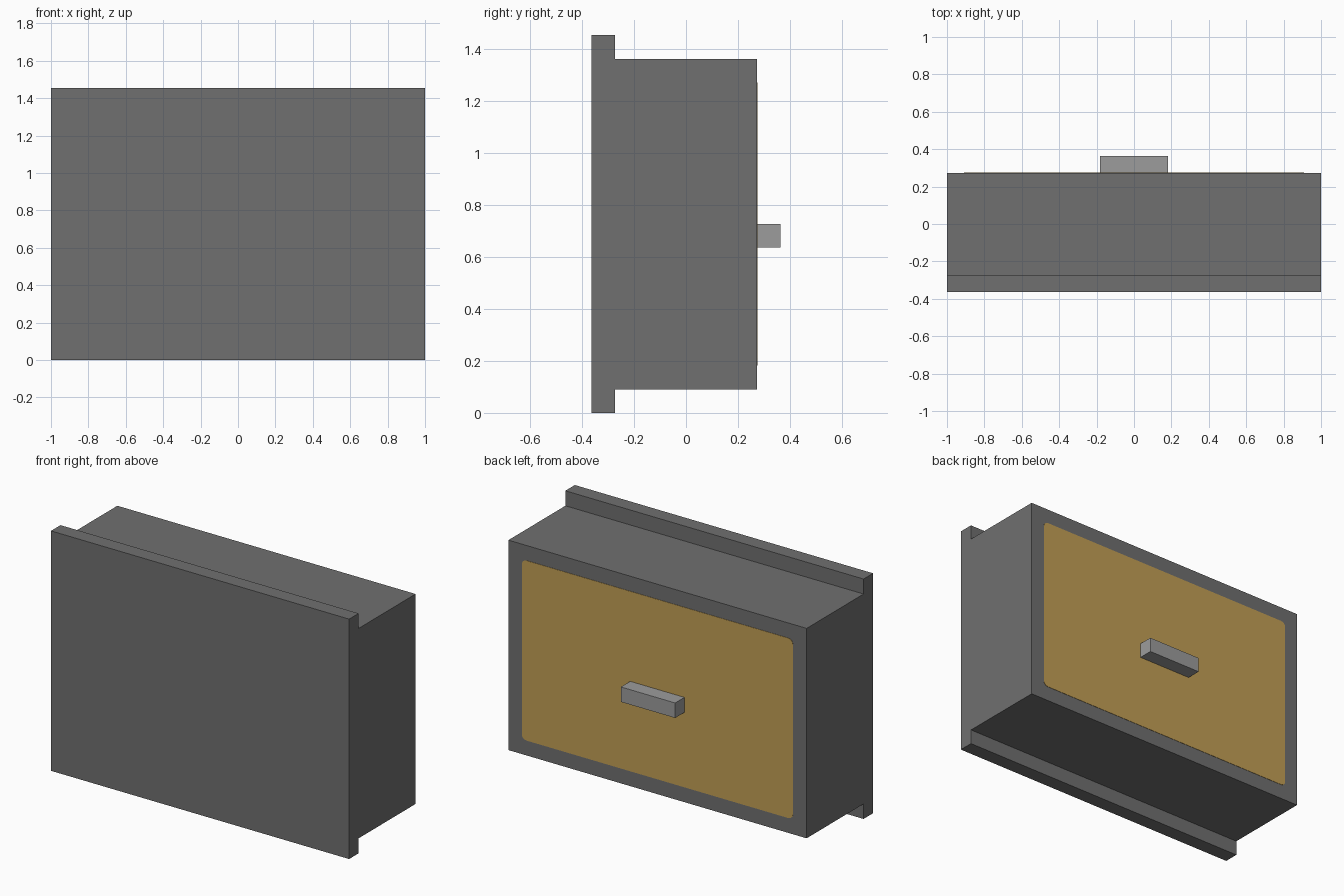
import bpy, bmesh, math

if "Cube" in bpy.data.objects:
    bpy.data.objects.remove(bpy.data.objects["Cube"])


def material(name, rgb):
    """Flat colour from 0-255 sRGB values."""
    m = bpy.data.materials.new(name)
    m.diffuse_color = [((c / 255 + 0.055) / 1.055) ** 2.4 for c in rgb] + [1]
    m.use_nodes = True
    m.node_tree.nodes["Principled BSDF"].inputs["Base Color"].default_value = m.diffuse_color
    return m


DARK = material("dark grey", (112, 112, 112))
LIGHT = material("light grey", (156, 156, 156))
GOLD = material("ochre", (194, 159, 85))


def prism(name, outline, axis, start, end, mat):
    """Extrude a 2D outline along x (outline is y, z) or y (outline is x, z)."""
    bm = bmesh.new()
    place = (lambda p: (start, *p)) if axis == "x" else (lambda p: (p[0], start, p[1]))
    face = bm.faces.new([bm.verts.new(place(p)) for p in outline])
    out = bmesh.ops.extrude_face_region(bm, geom=[face])
    verts = [v for v in out["geom"] if isinstance(v, bmesh.types.BMVert)]
    step = (end - start, 0, 0) if axis == "x" else (0, end - start, 0)
    bmesh.ops.translate(bm, verts=verts, vec=step)
    bmesh.ops.recalc_face_normals(bm, faces=bm.faces)
    mesh = bpy.data.meshes.new(name)
    bm.to_mesh(mesh)
    bm.free()
    mesh.materials.append(mat)
    obj = bpy.data.objects.new(name, mesh)
    bpy.context.collection.objects.link(obj)
    return obj


U = 1 / 11  # common module of the design
BACK = 3 * U

# Box with a taller front plate, as one side profile across the full width
prism("drawer_box", [(-4 * U, 0), (-3 * U, 0), (-3 * U, U), (BACK, U),
                     (BACK, 15 * U), (-3 * U, 15 * U), (-3 * U, 16 * U), (-4 * U, 16 * U)],
      "x", -1, 1, DARK)

# Thin inlaid panel with rounded corners
R, HALF_W, HALF_H, MID = 0.03, 10 * U, 6 * U, 8 * U
panel = []
for corner, (sx, sz) in enumerate([(1, 1), (-1, 1), (-1, -1), (1, -1)]):
    for i in range(4):
        a = math.radians(90 * corner + 30 * i)
        panel.append((sx * (HALF_W - R) + R * math.cos(a),
                      MID + sz * (HALF_H - R) + R * math.sin(a)))
prism("back_panel", panel, "y", BACK - 0.001, BACK + 0.002, GOLD)

# Handle bar
prism("handle", [(-2 * U, 7 * U), (2 * U, 7 * U), (2 * U, 8 * U), (-2 * U, 8 * U)],
      "y", BACK, BACK + U, LIGHT)
